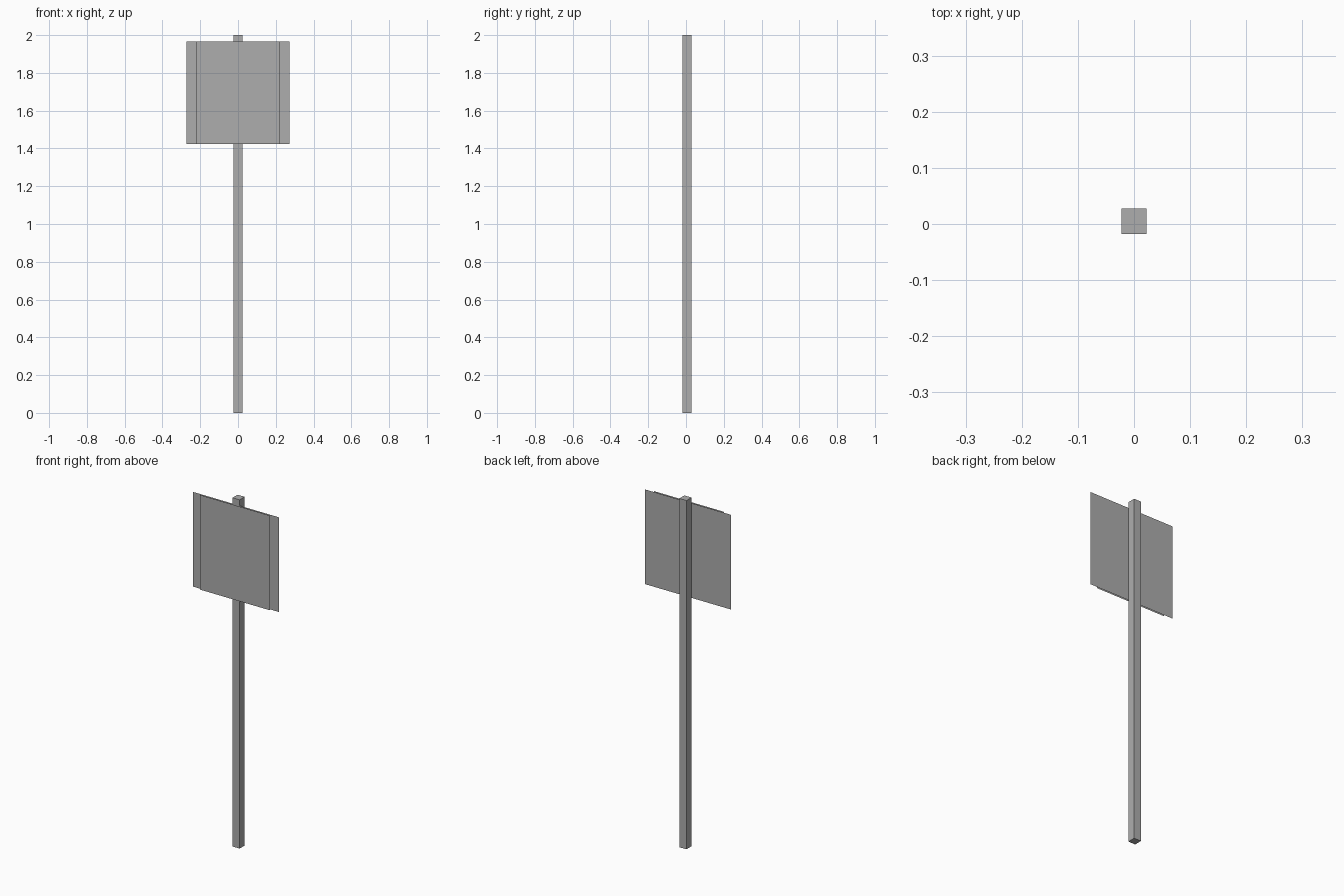
import bpy
import bmesh

if "Cube" in bpy.data.objects:
    bpy.data.objects.remove(bpy.data.objects["Cube"])

grey = bpy.data.materials.new("plain grey")
grey.diffuse_color = (0.42, 0.42, 0.42, 1)
grey.use_nodes = True
grey.node_tree.nodes["Principled BSDF"].inputs["Base Color"].default_value = grey.diffuse_color


def add_object(name, bm):
    mesh = bpy.data.meshes.new(name)
    bm.to_mesh(mesh)
    bm.free()
    mesh.materials.append(grey)
    obj = bpy.data.objects.new(name, mesh)
    bpy.context.collection.objects.link(obj)
    return obj


def box(name, x, y, z):
    bm = bmesh.new()
    bmesh.ops.create_cube(bm, size=1)
    for v in bm.verts:
        v.co = [lo + (c + 0.5) * (hi - lo) for c, (lo, hi) in zip(v.co, (x, y, z))]
    return add_object(name, bm)


def sheet(name, half_width, y, z0, z1):
    # upright single-face sheet facing the front
    bm = bmesh.new()
    corners = ((-half_width, z0), (half_width, z0), (half_width, z1), (-half_width, z1))
    bm.faces.new([bm.verts.new((x, y, z)) for x, z in corners])
    return add_object(name, bm)


# square post
box("post", (-0.0225, 0.0225), (-0.0175, 0.028), (0, 2))

# sign: wide backing sheet against the post, narrower face sheet in front
sheet("sign_backing", 0.273, -0.0185, 1.424, 1.967)
sheet("sign_face", 0.222, -0.028, 1.424, 1.967)
